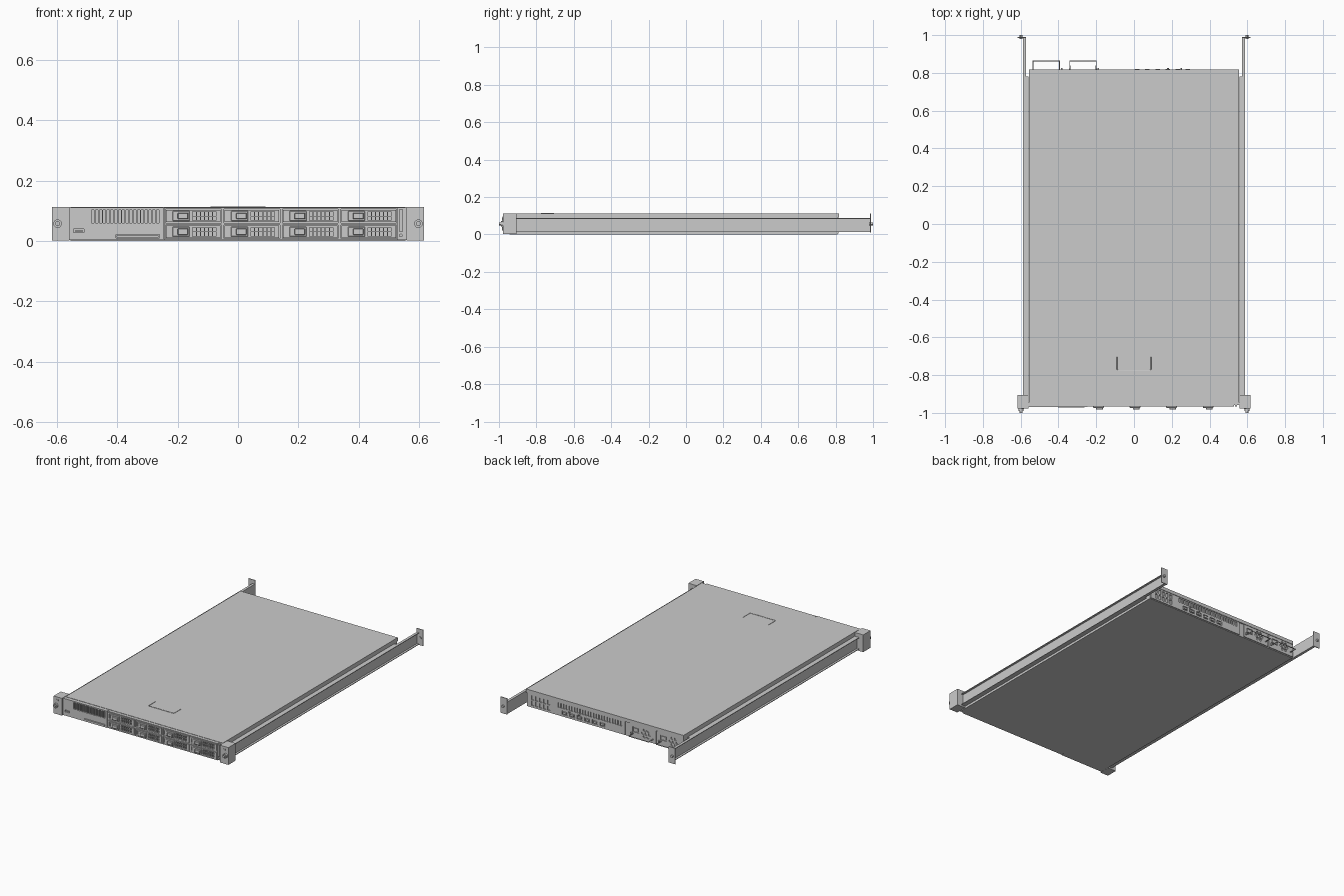
import bpy
import bmesh
import math
from mathutils import Matrix, Vector

cube = bpy.data.objects.get("Cube")
if cube:
    bpy.data.objects.remove(cube)

steel = bpy.data.materials.new("light grey steel")
steel.use_nodes = True
GREY = (0.6, 0.6, 0.6, 1)
steel.diffuse_color = GREY
steel.node_tree.nodes["Principled BSDF"].inputs["Base Color"].default_value = GREY


def add_box(bm, x, y, z):
    """Add a box given its (low, high) range on each axis."""
    size = [b - a for a, b in (x, y, z)]
    mid = [(a + b) / 2 for a, b in (x, y, z)]
    m = Matrix.Translation(mid) @ Matrix.Diagonal((*size, 1))
    bmesh.ops.create_cube(bm, size=1, matrix=m)


def add_disc(bm, x, z, y0, y1, r, sides=20):
    """Add a cylinder lying along y."""
    m = Matrix.Translation((x, (y0 + y1) / 2, z)) @ Matrix.Rotation(math.pi / 2, 4, 'X')
    bmesh.ops.create_cone(bm, cap_ends=True, segments=sides, radius1=r, radius2=r,
                          depth=abs(y1 - y0), matrix=m)


def finish(name, bm):
    bmesh.ops.recalc_face_normals(bm, faces=bm.faces)
    mesh = bpy.data.meshes.new(name)
    bm.to_mesh(mesh)
    bm.free()
    mesh.materials.append(steel)
    ob = bpy.data.objects.new(name, mesh)
    bpy.context.collection.objects.link(ob)
    return ob


def box(name, x, y, z):
    bm = bmesh.new()
    add_box(bm, x, y, z)
    return finish(name, bm)


def cut(ob, bm):
    """Subtract the cutter shapes from the object."""
    cutter = finish("cutter", bm)
    cutter.hide_render = True
    mod = ob.modifiers.new("openings", 'BOOLEAN')
    mod.object = cutter
    mod.solver = 'EXACT'
    bpy.context.view_layer.objects.active = ob
    bpy.ops.object.modifier_apply(modifier=mod.name)
    bpy.data.objects.remove(cutter)


def slots(bm, x0, x1, n, y, z, fill=0.6):
    """Row of n upright slots."""
    step = (x1 - x0) / n
    for i in range(n):
        a = x0 + i * step
        add_box(bm, (a, a + step * fill), y, z)


def wire(name, points, r):
    """Bent round bar."""
    cu = bpy.data.curves.new(name, 'CURVE')
    cu.dimensions = '3D'
    cu.bevel_depth = r
    cu.bevel_resolution = 1
    cu.use_fill_caps = True
    sp = cu.splines.new('POLY')
    sp.points.add(len(points) - 1)
    for p, co in zip(sp.points, points):
        p.co = (*co, 1)
    cu.materials.append(steel)
    ob = bpy.data.objects.new(name, cu)
    bpy.context.collection.objects.link(ob)


# Chassis and lid
W, BACK, FRONT, H = 0.555, 0.81, -0.945, 0.112
box("chassis", (-W, W), (FRONT, BACK), (0, 0.09))
box("lid", (-W, W), (FRONT, BACK + 0.008), (0.09, H))
wire("lid_latch", [(-0.09, -0.705, H), (-0.09, -0.77, H), (-0.085, -0.775, H),
                   (0.085, -0.775, H), (0.09, -0.77, H), (0.09, -0.705, H)], 0.002)

# Front control panel with vents, port and pull-out tray
panel = box("control_panel", (-0.56, -0.247), (-0.968, FRONT), (0.003, 0.11))
bm = bmesh.new()
slots(bm, -0.485, -0.258, 18, (-1, -0.958), (0.06, 0.103), 0.65)
add_box(bm, (-0.545, -0.51), (-1, -0.96), (0.027, 0.039))
add_box(bm, (-0.405, -0.26), (-1, -0.962), (0.01, 0.022))
cut(panel, bm)
box("port_tongue", (-0.541, -0.514), (-0.968, -0.958), (0.031, 0.035))
box("pull_out_tray", (-0.402, -0.263), (-0.972, -0.955), (0.012, 0.018))

# Drive bays: frame, carriers, latches
BAY0, BAY1, COLS = -0.245, 0.53, 4
pitch = (BAY1 - BAY0) / COLS
frame = box("drive_frame", (BAY0, BAY1), (-0.965, FRONT), (0.003, 0.11))
frame_cut, carriers, vents, latches = (bmesh.new() for _ in range(4))
for c in range(COLS):
    x = BAY0 + c * pitch
    for z in (0.008, 0.06):
        top = z + 0.045
        add_box(frame_cut, (x + 0.005, x + pitch - 0.004), (-1, -0.955), (z, top))
        add_box(carriers, (x + 0.007, x + pitch - 0.006), (-0.967, -0.95), (z + 0.002, top - 0.002))
        for k in range(2):
            zz = z + 0.007 + k * 0.016
            slots(vents, x + 0.095, x + 0.175, 6, (-1, -0.959), (zz, zz + 0.014), 0.75)
        slots(vents, x + 0.012, x + 0.024, 2, (-1, -0.963), (z + 0.01, top - 0.01), 0.5)
        add_box(latches, (x + 0.028, x + 0.085), (-0.973, -0.96), (z + 0.006, top - 0.006))
        add_box(latches, (x + 0.045, x + 0.08), (-0.983, -0.97), (z + 0.012, top - 0.012))
cut(frame, frame_cut)
carriers = finish("drive_carriers", carriers)
cut(carriers, vents)
latches = finish("drive_latches", latches)
bev = latches.modifiers.new("soft corners", 'BEVEL')
bev.width, bev.segments = 0.002, 1

# Narrow status strip beside the drives
strip = box("status_strip", (BAY1, 0.56), (-0.957, FRONT), (0.003, 0.11))
box("status_bar", (0.535, 0.545), (-0.966, -0.95), (0.03, 0.105))
bm = bmesh.new()
add_disc(bm, 0.54, 0.018, -0.966, -0.95, 0.006, 12)
finish("power_button", bm)

# Mounting ears, screws, rails and rear brackets on both sides
for s, side in ((1, "left"), (-1, "right")):
    def span(a, b):
        return tuple(sorted((s * a, s * b)))

    box(side + "_ear", span(0.558, 0.617), (-0.978, -0.905), (0.002, H))
    bm = bmesh.new()
    add_disc(bm, s * 0.598, 0.057, -0.99, -0.97, 0.014)
    add_disc(bm, s * 0.598, 0.057, -1, -0.985, 0.008)
    finish(side + "_front_screw", bm)
    box(side + "_ear_badge", span(0.583, 0.596), (-0.98, -0.975), (0.09, 0.097))

    bm = bmesh.new()
    add_box(bm, span(0.571, 0.575), (-0.905, 0.99), (0.012, 0.088))
    for z in (0.012, 0.084):
        add_box(bm, span(0.558, 0.573), (-0.905, 0.78), (z, z + 0.004))
        add_box(bm, span(0.573, 0.588), (-0.905, 0.99), (z, z + 0.004))
    finish(side + "_rail", bm)
    box(side + "_rear_bracket", span(0.571, 0.617), (0.985, 0.99), (0.01, H))
    bm = bmesh.new()
    add_disc(bm, s * 0.597, 0.057, 0.98, 1.0, 0.008)
    finish(side + "_rear_screw", bm)

# Rear panel: expansion vents and port openings
rear = box("rear_panel", (-0.14, W - 0.003), (BACK - 0.01, BACK + 0.006), (0.004, 0.089))
bm = bmesh.new()
for z in (0.016, 0.052):
    slots(bm, 0.39, 0.53, 5, (BACK, 1), (z, z + 0.028), 0.6)
slots(bm, -0.12, 0.34, 24, (BACK, 1), (0.054, 0.084), 0.6)
slots(bm, 0.0, 0.32, 6, (BACK, 1), (0.016, 0.04), 0.7)
cut(rear, bm)
ports = bmesh.new()
slots(ports, 0.006, 0.326, 6, (BACK, BACK + 0.01), (0.022, 0.034), 0.45)
for x in (0.18, 0.25):
    add_disc(ports, x, 0.046, BACK, BACK + 0.016, 0.005, 8)
finish("rear_ports", ports)

# Twin power supplies: fan grille, socket and pull handle
for i, x in enumerate((-0.465, -0.27)):
    n = str(i + 1)
    psu = box("power_supply_" + n, (x - 0.09, x + 0.095), (BACK - 0.01, BACK + 0.006), (0.005, 0.089))
    bm = bmesh.new()
    for k in range(6):
        a = k * math.pi / 3
        add_disc(bm, x - 0.02 + 0.024 * math.cos(a), 0.05 + 0.024 * math.sin(a), BACK, 1, 0.009, 10)
    add_disc(bm, x - 0.02, 0.05, BACK, 1, 0.01, 10)
    add_box(bm, (x + 0.03, x + 0.075), (BACK, 1), (0.04, 0.072))
    cut(psu, bm)
    box("power_socket_" + n, (x + 0.037, x + 0.068), (BACK - 0.005, BACK + 0.005), (0.047, 0.065))
    wire("pull_handle_" + n, [(x - 0.07, BACK, 0.03), (x - 0.07, 0.863, 0.03),
                              (x + 0.07, 0.863, 0.03), (x + 0.07, BACK, 0.03)], 0.003)
    box("release_tab_" + n, (x + 0.078, x + 0.086), (BACK, BACK + 0.016), (0.02, 0.035))
